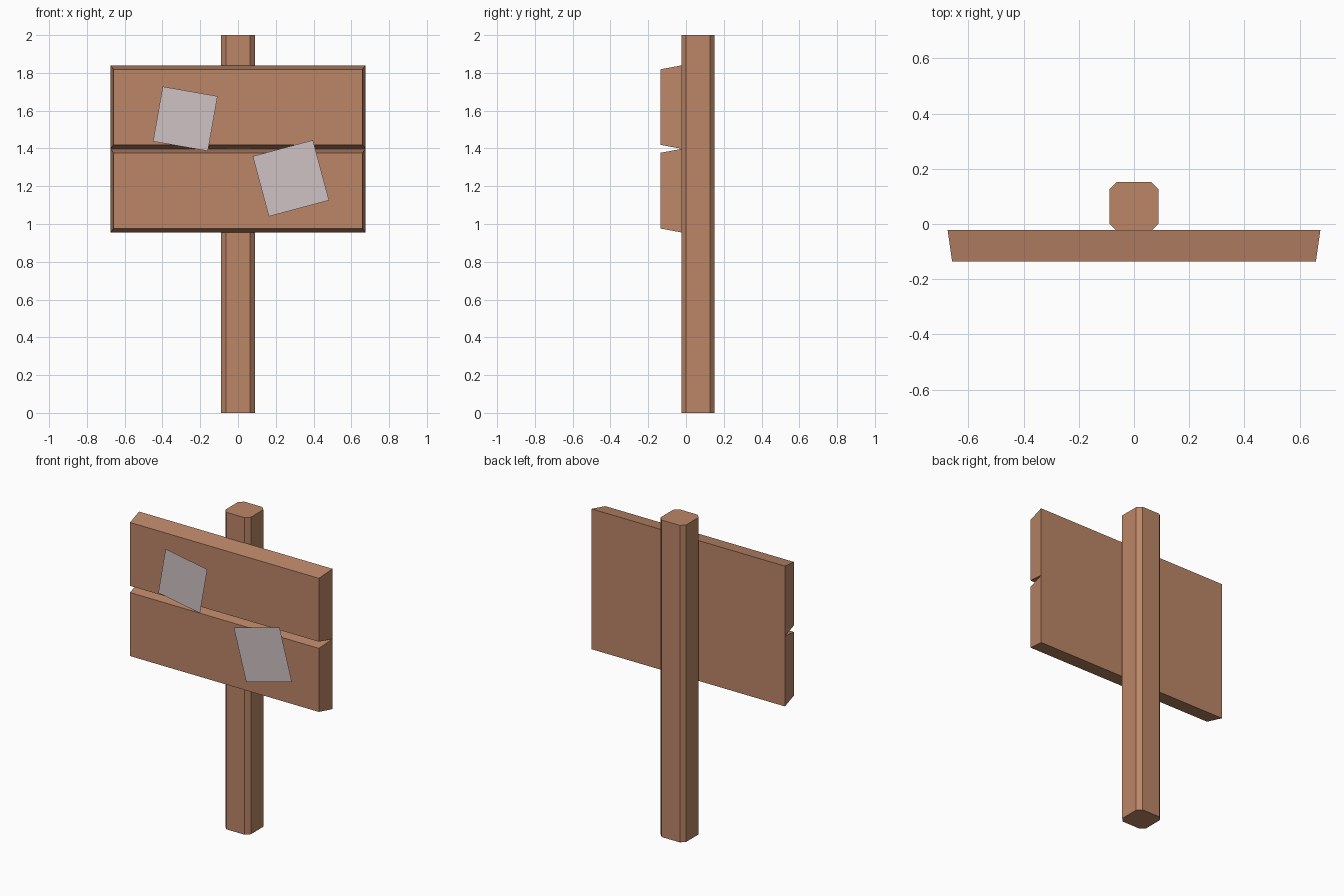
import bpy
import math

if "Cube" in bpy.data.objects:
    bpy.data.objects.remove(bpy.data.objects["Cube"])


def material(name, rgb):
    m = bpy.data.materials.new(name)
    m.diffuse_color = (*rgb, 1)
    m.use_nodes = True
    m.node_tree.nodes["Principled BSDF"].inputs["Base Color"].default_value = m.diffuse_color
    return m


wood = material("brown_wood", (0.50, 0.24, 0.137))
paper = material("pale_paper", (0.63, 0.54, 0.55))


def mesh_object(name, verts, faces, mat):
    me = bpy.data.meshes.new(name)
    me.from_pydata(verts, [], faces)
    me.materials.append(mat)
    ob = bpy.data.objects.new(name, me)
    bpy.context.collection.objects.link(ob)
    return ob


def loft(name, ring_a, ring_b, mat):
    # Closed solid between two counter-clockwise rings (seen from the ring_b side)
    n = len(ring_a)
    sides = [(i, (i + 1) % n, (i + 1) % n + n, i + n) for i in range(n)]
    caps = [tuple(reversed(range(n))), tuple(range(n, 2 * n))]
    return mesh_object(name, ring_a + ring_b, sides + caps, mat)


# Post: square with chamfered corners
w, c, y0, y1 = 0.089, 0.026, -0.025, 0.152
outline = [(w - c, y0), (w, y0 + c), (w, y1 - c), (w - c, y1),
           (c - w, y1), (-w, y1 - c), (-w, y0 + c), (c - w, y0)]
loft("post", [(x, y, 0) for x, y in outline], [(x, y, 2) for x, y in outline], wood)


# Boards: tapering towards the front
def rect(hx, y, z0, z1):
    return [(-hx, y, z0), (hx, y, z0), (hx, y, z1), (-hx, y, z1)]


for name, z0, z1 in (("lower_board", 0.955, 1.398), ("upper_board", 1.398, 1.84)):
    loft(name, rect(0.675, -0.022, z0, z1),
         rect(0.659, -0.135, z0 + 0.021, z1 - 0.021), wood)


# Paper notices: tilted squares just in front of the boards
for name, x, z, size, deg in (("left_notice", -0.279, 1.557, 0.295, -10),
                              ("right_notice", 0.28, 1.242, 0.33, 15)):
    h, a = size / 2, math.radians(deg)
    verts = [(x + u * h * math.cos(a) - v * h * math.sin(a), -0.152,
              z + u * h * math.sin(a) + v * h * math.cos(a))
             for u, v in ((-1, -1), (1, -1), (1, 1), (-1, 1))]
    mesh_object(name, verts, [(0, 1, 2, 3)], paper)
